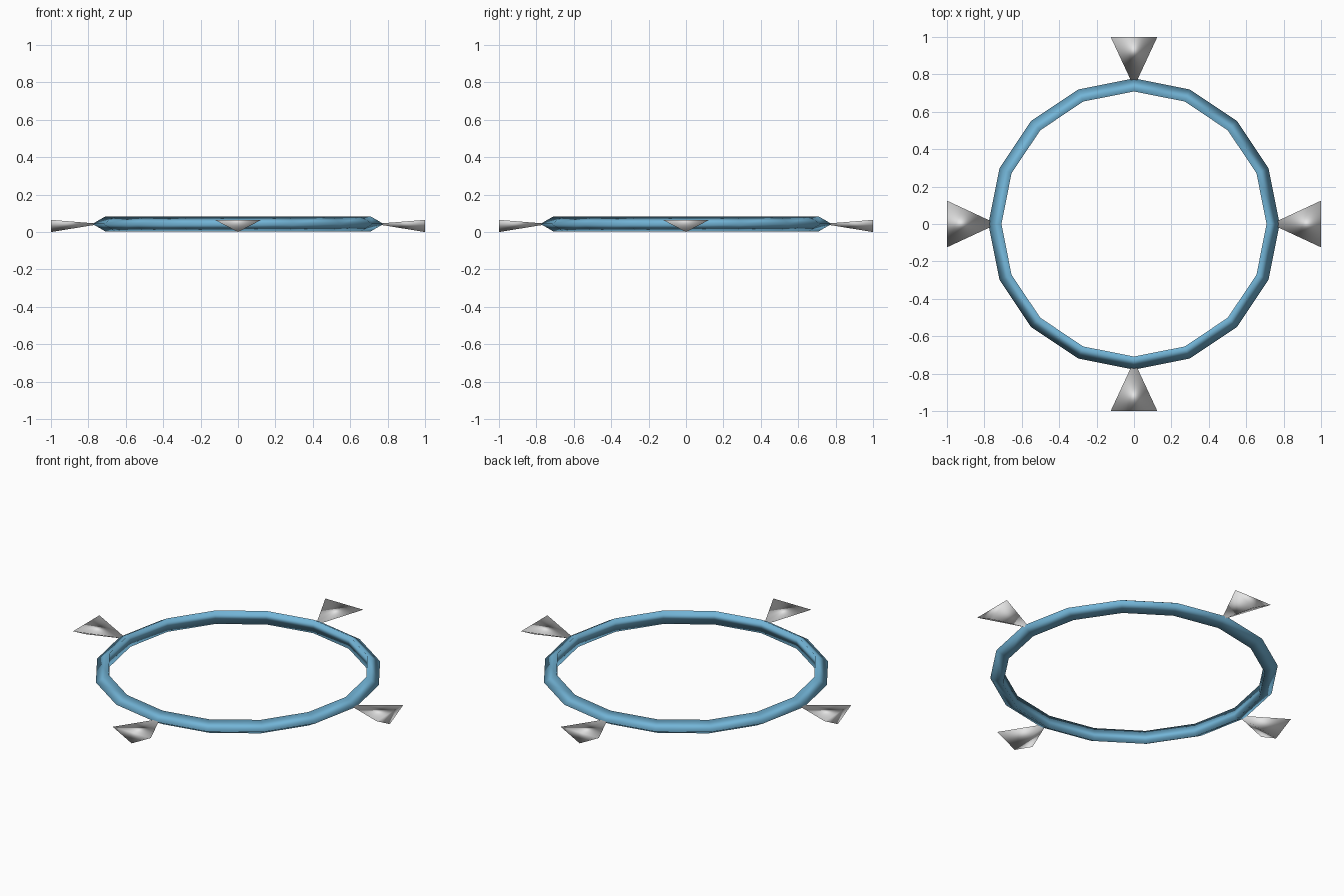
import bpy, bmesh, math
from mathutils import Matrix, Vector

if "Cube" in bpy.data.objects:
    bpy.data.objects.remove(bpy.data.objects["Cube"])

MID_Z = 0.0435        # height of the ring's centre line
RING_R = 0.732        # centre-line radius
TUBE_R = 0.0465       # radius of the triangular tube section


def material(name, rgb):
    m = bpy.data.materials.new(name)
    m.diffuse_color = (*rgb, 1)
    m.use_nodes = True
    m.node_tree.nodes["Principled BSDF"].inputs["Base Color"].default_value = m.diffuse_color
    return m


def add_object(name, bm, mat):
    bmesh.ops.recalc_face_normals(bm, faces=bm.faces[:])
    for f in bm.faces:
        f.smooth = True
    mesh = bpy.data.meshes.new(name)
    bm.to_mesh(mesh)
    bm.free()
    mesh.materials.append(mat)
    ob = bpy.data.objects.new(name, mesh)
    bpy.context.collection.objects.link(ob)
    return ob


blue = material("sky blue", (0.17, 0.46, 0.68))
grey = material("light grey", (0.78, 0.78, 0.78))

# Ring: 16 segments around, three-sided section pointing outward
bm = bmesh.new()
SEGS, SIDES = 16, 3
loops = []
for i in range(SEGS):
    a = math.tau * i / SEGS
    loop = []
    for j in range(SIDES):
        b = math.tau * j / SIDES
        r = RING_R + TUBE_R * math.cos(b)
        loop.append(bm.verts.new((r * math.cos(a), r * math.sin(a),
                                  MID_Z + TUBE_R * math.sin(b))))
    loops.append(loop)
for i in range(SEGS):
    p, q = loops[i], loops[(i + 1) % SEGS]
    for j in range(SIDES):
        k = (j + 1) % SIDES
        bm.faces.new((p[j], q[j], q[k], p[k]))
add_object("ring", bm, blue)

# Four flattened three-sided spikes, tips buried in the ring
for n, side in enumerate(("right", "back", "left", "front")):
    bm = bmesh.new()
    turn = Matrix.Rotation(n * math.pi / 2, 4, 'Z')
    tip = bm.verts.new(turn @ Vector((RING_R, 0, MID_Z)))
    base = []
    for j in range(3):
        b = -math.pi / 2 + math.tau * j / 3
        base.append(bm.verts.new(turn @ Vector(
            (1.0, 0.144 * math.cos(b), MID_Z + MID_Z * math.sin(b)))))
    bm.faces.new(base)
    for j in range(3):
        bm.faces.new((tip, base[j], base[(j + 1) % 3]))
    add_object(side + "_spike", bm, grey)
